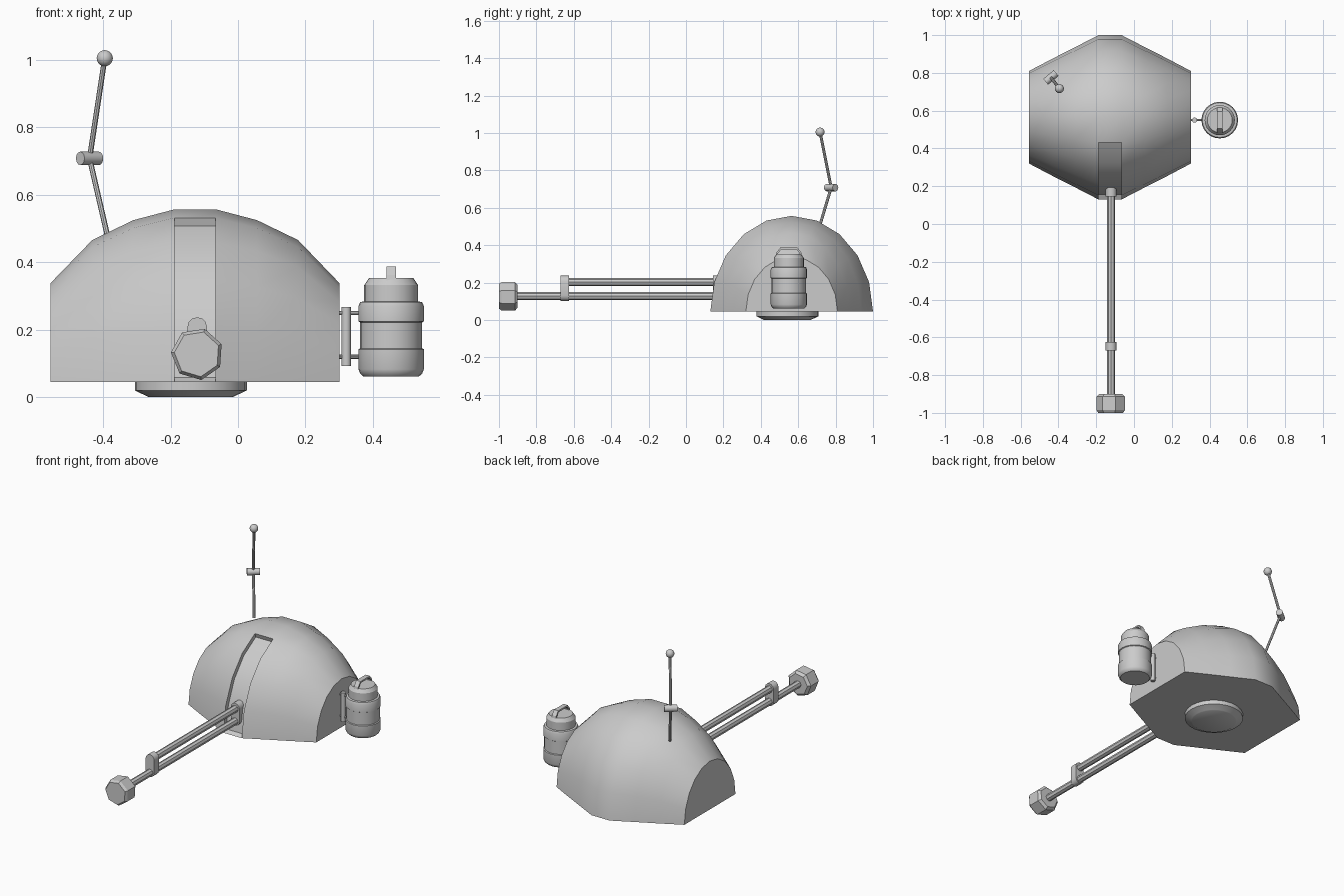
import bpy, bmesh, math
from mathutils import Vector

if "Cube" in bpy.data.objects:
    bpy.data.objects.remove(bpy.data.objects["Cube"])


def finish(name, bm, smooth=None):
    bmesh.ops.recalc_face_normals(bm, faces=bm.faces)
    me = bpy.data.meshes.new(name)
    bm.to_mesh(me)
    bm.free()
    ob = bpy.data.objects.new(name, me)
    bpy.context.collection.objects.link(ob)
    if smooth:
        bpy.ops.object.select_all(action='DESELECT')
        ob.select_set(True)
        bpy.context.view_layer.objects.active = ob
        bpy.ops.object.shade_smooth_by_angle(angle=math.radians(smooth))
    return ob


def loft(bm, rings, caps=True):
    """Skin closed rings of points, returning the side faces."""
    vs = [[bm.verts.new(p) for p in r] for r in rings]
    sides, n = [], len(rings[0])
    for a, b in zip(vs, vs[1:]):
        sides.append([bm.faces.new((a[j], a[(j + 1) % n], b[(j + 1) % n], b[j])) for j in range(n)])
    if caps:
        bm.faces.new(vs[0])
        bm.faces.new(vs[-1])
    return sides


def lathe(name, origin, axis, profile, n=16, phase=0, smooth=35):
    """Turned part; profile is (radius, distance along axis)."""
    o, w = Vector(origin), Vector(axis).normalized()
    u = Vector((1, 0, 0)) if abs(w.z) > .99 else Vector((0, 0, 1)).cross(w).normalized()
    v = w.cross(u)
    ang = [math.radians(phase) + math.tau * j / n for j in range(n)]
    bm = bmesh.new()
    loft(bm, [[o + w * t + (u * math.cos(a) + v * math.sin(a)) * r for a in ang] for r, t in profile])
    return finish(name, bm, smooth)


def rod(name, a, b, r, n=8, smooth=35):
    d = Vector(b) - Vector(a)
    return lathe(name, a, d, [(r, 0), (r, d.length)], n, 0, smooth)


# Dome: half-ellipse sections lofted along x
CY, Z0, N = .565, .045, 10
stations = [(-.556, .245, .293), (-.432, .31, .421), (-.31, .372, .48), (-.188, .435, .512),
            (-.066, .435, .512), (.056, .372, .48), (.178, .31, .421), (.301, .245, .293)]
bm = bmesh.new()
sides = loft(bm, [[(x, CY - w * math.cos(math.pi * j / N), Z0 + h * math.sin(math.pi * j / N))
                   for j in range(N + 1)] for x, w, h in stations])

# Slot sunk into the front of the middle strip
ext = bmesh.ops.extrude_face_region(bm, geom=sides[3][:4])
for g in ext['geom']:
    if isinstance(g, bmesh.types.BMVert):
        low = g.co.z < Z0 + .01
        g.co.y = CY + (g.co.y - CY) * .94
        g.co.z = Z0 + (g.co.z - Z0) * .95 + (.013 if low else 0)
old = [f for f in sides[3][:4] if f.is_valid]
if old:
    bmesh.ops.delete(bm, geom=old, context='FACES_ONLY')
finish("dome", bm, 35)

# Turning foot under the dome
lathe("foot", (-.14, .542, 0), (0, 0, 1), [(.125, 0), (.13, .003), (.166, .02), (.166, .046)], 24)

# Twin barrels with clamps and a seven-sided tip
BX = -.121
rod("upper_barrel", (BX, .22, .203), (BX, -.65, .203), .021)
rod("lower_barrel", (BX, .22, .128), (BX, -.92, .128), .021)
lathe("barrel_tip", (BX, -.9, .128), (0, -1, 0),
      [(.063, 0), (.078, .014), (.078, .086), (.068, .1)], 7, 22, None)


def clamp(name, y0, y1, r=.029, zlo=.131, zhi=.208):
    pts = []
    for zc, start in ((zhi, 0), (zlo, 180)):
        for k in range(7):
            a = math.radians(start + 30 * k)
            pts.append((BX + r * math.cos(a), zc + r * math.sin(a)))
    b = bmesh.new()
    loft(b, [[(x, y, z) for x, z in pts] for y in (y0, y1)])
    finish(name, b, 35)


clamp("front_clamp", -.671, -.625)
clamp("rear_clamp", .145, .195)

# Jointed antenna
base, knee, tip = Vector((-.385, .705, .47)), Vector((-.44, .776, .708)), Vector((-.395, .717, 1.005))
rod("antenna_lower", base, knee, .008)
rod("antenna_upper", knee, tip, .008)
side = Vector((.77, .64, 0)).normalized()
rod("antenna_joint", knee - side * .036, knee + side * .036, .02, 12)
bm = bmesh.new()
bmesh.ops.create_uvsphere(bm, u_segments=16, v_segments=10, radius=.024)
bmesh.ops.translate(bm, verts=bm.verts, vec=tip)
finish("antenna_ball", bm, 40)

# Side canister with two raised bands
CX, CYY = .454, .55
lathe("canister", (CX, CYY, 0), (0, 0, 1),
      [(.083, .062), (.092, .07), (.097, .083), (.097, .142), (.092, .145), (.092, .222),
       (.097, .225), (.097, .27), (.092, .282), (.08, .284), (.08, .332), (.066, .353)], 24, 0, 30)

# Canister handle: bent strip over the lid
path = [(-.071, .335), (-.066, .362), (-.045, .388), (.045, .388), (.066, .362), (.071, .335)]
inner = [(-.061, .335), (-.057, .358), (-.041, .378), (.041, .378), (.057, .358), (.061, .335)]
bm = bmesh.new()
loft(bm, [[(CX + dx, CYY + yo, zo), (CX + dx, CYY + yi, zi), (CX - dx, CYY + yi, zi), (CX - dx, CYY + yo, zo)]
          for dx in (.014,) for (yo, zo), (yi, zi) in zip(path, inner)])
finish("canister_handle", bm)

# Bracket holding the canister to the dome
rod("bracket_bar", (.321, CYY, .092), (.321, CYY, .267), .014, 12)
for i, z in enumerate((.12, .25)):
    rod(f"bracket_pin_{i + 1}", (.295, CYY, z), (.37, CYY, z), .006)
